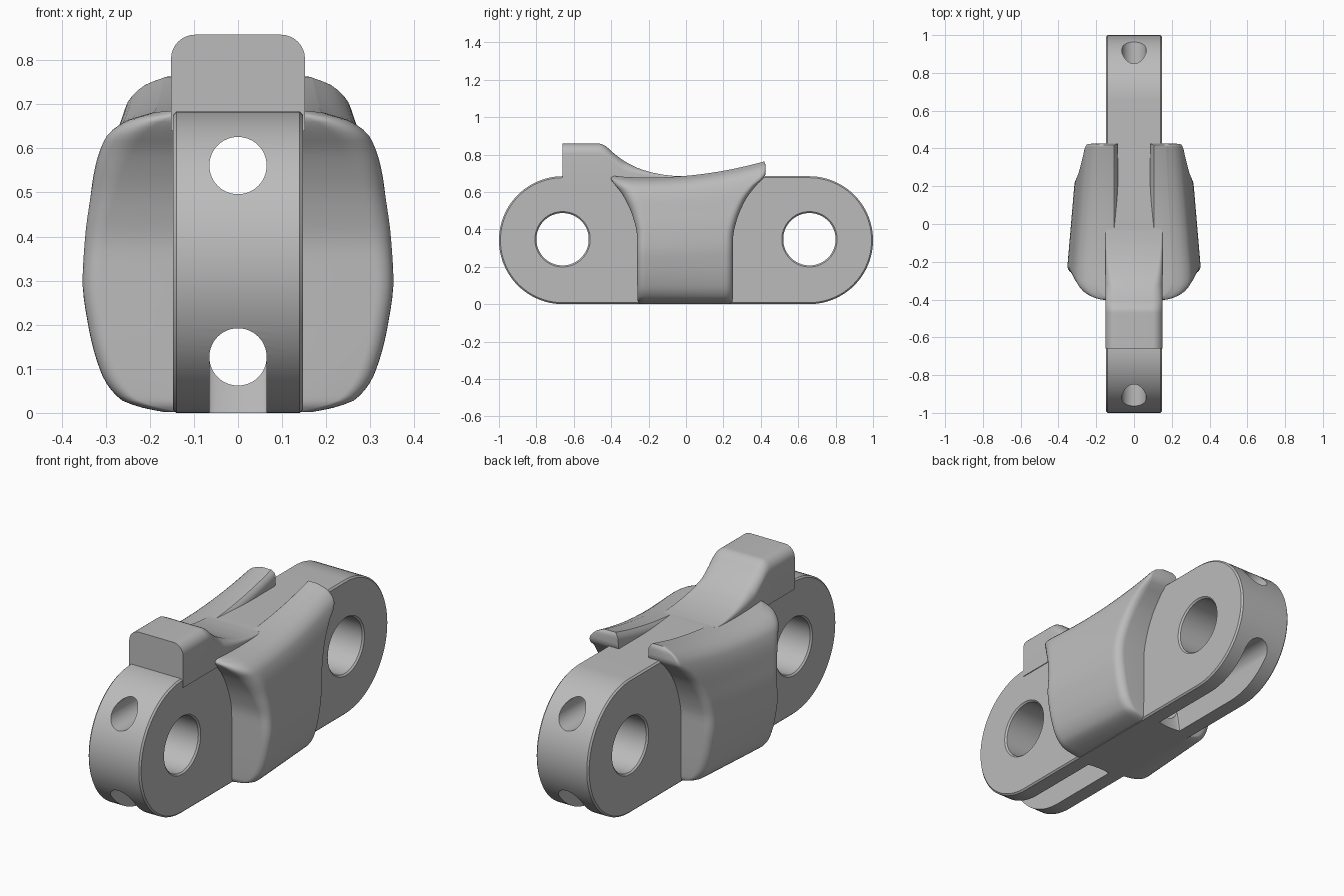
import bpy, bmesh
from math import sin, cos, pi, sqrt, radians

if "Cube" in bpy.data.objects:
    bpy.data.objects.remove(bpy.data.objects["Cube"], do_unlink=True)

GREY = (0.5, 0.5, 0.5, 1)
steel = bpy.data.materials.new("plain_grey")
steel.use_nodes = True
steel.diffuse_color = GREY
steel.node_tree.nodes["Principled BSDF"].inputs["Base Color"].default_value = GREY


def curve(table, t):
    """Smooth interpolation through (position, value) points without overshoot."""
    n = len(table) - 1
    d = [(b[1] - a[1]) / (b[0] - a[0]) for a, b in zip(table, table[1:])]
    m = [d[0]] + [0 if p * q <= 0 else 2 * p * q / (p + q) for p, q in zip(d, d[1:])] + [d[-1]]
    t = min(max(t, table[0][0]), table[-1][0])
    i = next(k for k in range(n) if t <= table[k + 1][0])
    (x0, y0), (x1, y1) = table[i], table[i + 1]
    h = x1 - x0
    u = (t - x0) / h
    return (y0 * (1 + 2 * u) * (1 - u) ** 2 + h * m[i] * u * (1 - u) ** 2
            + y1 * u * u * (3 - 2 * u) + h * m[i + 1] * u * u * (u - 1))


def loft(name, rings, strip_caps=False):
    """Skin a closed solid over rings that share one point count."""
    bm = bmesh.new()
    loops = [[bm.verts.new(p) for p in ring] for ring in rings]
    n = len(rings[0])
    for a, b in zip(loops, loops[1:]):
        for i in range(n):
            j = (i + 1) % n
            bm.faces.new((a[i], a[j], b[j], b[i]))
    for cap in (loops[0], loops[-1]):
        if strip_caps:
            for i in range(n // 2 - 1):
                bm.faces.new((cap[i], cap[i + 1], cap[n - 2 - i], cap[n - 1 - i]))
        else:
            bm.faces.new(cap)
    bmesh.ops.recalc_face_normals(bm, faces=bm.faces)
    mesh = bpy.data.meshes.new(name)
    bm.to_mesh(mesh)
    bm.free()
    mesh.materials.append(steel)
    obj = bpy.data.objects.new(name, mesh)
    bpy.context.collection.objects.link(obj)
    return obj


def activate(obj):
    bpy.ops.object.select_all(action="DESELECT")
    obj.select_set(True)
    bpy.context.view_layer.objects.active = obj


def smooth(obj, angle=35):
    activate(obj)
    bpy.ops.object.shade_smooth_by_angle(angle=radians(angle))


def cut(obj, cutter):
    cutter.hide_render = True
    mod = obj.modifiers.new("cut", "BOOLEAN")
    mod.operation, mod.solver, mod.object = "DIFFERENCE", "EXACT", cutter
    activate(obj)
    bpy.ops.object.modifier_apply(modifier=mod.name)
    bpy.data.objects.remove(cutter, do_unlink=True)


# Link body: stadium plate with chamfered rims
R, CY, HALF, CH = 0.342, 0.658, 0.148, 0.008


def stadium(x, r):
    ring = []
    for side in (1, -1):
        for k in range(49):
            a = -pi / 2 + pi * k / 48
            ring.append((x, side * (CY + r * cos(a)), R + side * r * sin(a)))
    return ring


body = loft("link_body", [stadium(-HALF, R - CH), stadium(CH - HALF, R),
                          stadium(HALF - CH, R), stadium(HALF, R - CH)])


# Pin holes with countersunk rims
def circle_x(x, y, r):
    return [(x, y + r * cos(a), 0.347 + r * sin(a)) for a in (2 * pi * k / 64 for k in range(64))]


for y in (-0.66, 0.66):
    stations = [(-0.2, 0.2), (-0.14, 0.14), (0.14, 0.14), (0.2, 0.2)]
    cut(body, loft("pin_cutter", [circle_x(x, y, r) for x, r in stations]))

# Lengthwise bores; the lower one opens into a slot underneath at each end
BORE = 0.065


def bore_ring(y, z, open_below):
    ring = []
    for k in range(48):
        a = 2 * pi * k / 48
        low = open_below and sin(a) < -0.01
        ring.append((BORE * cos(a), y, -0.1 + 0.02 * sin(a) if low else z + BORE * sin(a)))
    return ring


cut(body, loft("upper_bore_cutter", [bore_ring(y, 0.561, False) for y in (-1.2, 1.2)]))
cut(body, loft("lower_bore_cutter", [bore_ring(y, 0.127, abs(y) > 0.26)
                                     for y in (-1.2, -0.29, -0.25, 0.25, 0.29, 1.2)]))
smooth(body, 30)

# Raised stop on top, with rounded shoulders and a hollow ramp behind
RAMP = [(-0.66, 0.858), (-0.46, 0.858), (-0.43, 0.845), (-0.39, 0.81), (-0.33, 0.765),
        (-0.25, 0.725), (-0.16, 0.699), (-0.08, 0.687), (0.0, 0.682)]


def stop_section(y):
    top, w = curve(RAMP, y), 0.152
    r = min(0.055, 0.004 + 0.6 * (top - 0.68))
    half = [(w - r + r * cos(a), top - r + r * sin(a)) for a in (pi / 2 * k / 8 for k in range(9))]
    half = [(w, 0.64)] + half
    return [(x, y, z) for x, z in half] + [(-x, y, z) for x, z in reversed(half)]


smooth(loft("top_stop", [stop_section(-0.66 + 0.66 * k / 48) for k in range(49)]))

# Side wings: flared front and back, bulging outside, taller to the rear
WIDTH = [(0, 0.17), (0.015, 0.22), (0.044, 0.27), (0.13, 0.312), (0.29, 0.342), (0.44, 0.355),
         (0.58, 0.35), (0.73, 0.335), (0.83, 0.323), (0.92, 0.3), (0.97, 0.26), (1, 0.2)]
FRONT = [(0, -0.25), (0.03, -0.26), (0.54, -0.262), (0.69, -0.285), (0.86, -0.34),
         (0.95, -0.39), (0.98, -0.402), (1, -0.4)]
BACK = [(0, 0.24), (0.03, 0.25), (0.49, 0.252), (0.61, 0.27), (0.76, 0.32), (0.85, 0.38),
        (0.9, 0.424), (0.97, 0.425), (1, 0.418)]


def corner(d, r):
    return r - sqrt(r * r - (r - d) ** 2) if d < r else 0


def wing_ring(t, side):
    front, back = curve(FRONT, t), curve(BACK, t)
    r_front = 0.04 + 0.06 * t ** 4
    r_back = 0.04 if t < 0.85 else max(0.012, 0.04 - 0.4 * (t - 0.85))
    inner = 0.085 + 0.02 * max(0, (t - 0.95) / 0.05) ** 2
    outside, inside = [], []
    for k in range(41):
        y = front + (back - front) * (1 - cos(pi * k / 40)) / 2
        z = 0.002 + t * (0.675 + 0.225 * (y + 0.2) ** 2)
        x = curve(WIDTH, t) * min(1, 1 - 0.24 * (y + 0.25))
        x -= corner(max(0, y - front), r_front) + corner(max(0, back - y), r_back)
        outside.append((side * x, y, z))
        inside.append((side * inner, y, z))
    return outside + inside[::-1]


for name, side in (("left_wing", 1), ("right_wing", -1)):
    levels = [(1 - cos(pi * k / 40)) / 2 for k in range(41)]
    smooth(loft(name, [wing_ring(t, side) for t in levels], strip_caps=True), 40)
